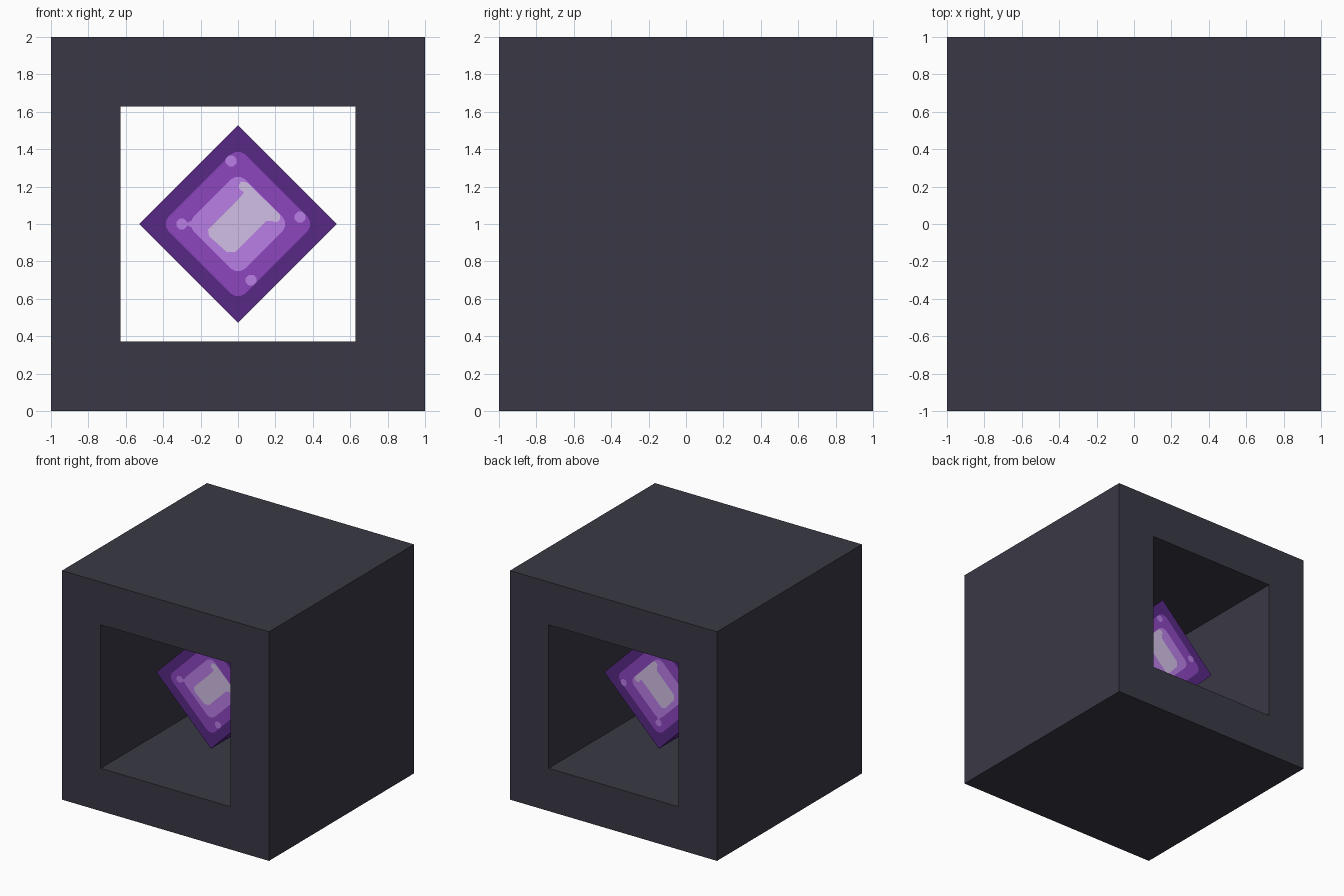
import bpy, bmesh
from math import radians, pi, sin, cos
from mathutils import Matrix

default = bpy.data.objects.get("Cube")
if default:
    bpy.data.objects.remove(default, do_unlink=True)


def material(name, rgb):
    """Flat material from 0-255 display values."""
    lin = [((c / 255 + 0.055) / 1.055) ** 2.4 for c in rgb] + [1.0]
    m = bpy.data.materials.new(name)
    m.use_nodes = True
    m.diffuse_color = lin
    bsdf = m.node_tree.nodes["Principled BSDF"]
    bsdf.inputs["Base Color"].default_value = lin
    bsdf.inputs["Roughness"].default_value = 0.9
    return m


def add_object(name, bm, mat):
    me = bpy.data.meshes.new(name)
    bm.to_mesh(me)
    bm.free()
    me.materials.append(mat)
    ob = bpy.data.objects.new(name, me)
    bpy.context.collection.objects.link(ob)
    return ob


charcoal = material("charcoal", (58, 57, 69))
deep = material("deep purple", (88, 40, 134))
purple = material("purple", (140, 70, 190))
lilac = material("lilac", (186, 126, 230))
pale = material("pale lilac", (210, 191, 230))

# Outer block with a square tunnel from front to back
bm = bmesh.new()
bmesh.ops.create_cube(bm, size=2)
bm.normal_update()
ends = [f for f in bm.faces if abs(f.normal.y) > 0.9]
bmesh.ops.inset_individual(bm, faces=ends, thickness=0.373, use_even_offset=True)
rim = [e for f in ends for e in f.edges]
bmesh.ops.delete(bm, geom=ends, context='FACES_ONLY')
bmesh.ops.bridge_loops(bm, edges=rim)
bmesh.ops.recalc_face_normals(bm, faces=bm.faces)
bmesh.ops.translate(bm, verts=bm.verts, vec=(0, 0, 1))
add_object("outer_frame", bm, charcoal)

# Inner block standing on its edge
HALF = 0.371
CENTRE = Matrix.Translation((0, 0, 1))
TILT = Matrix.Rotation(radians(45), 4, 'Y')
bm = bmesh.new()
bmesh.ops.create_cube(bm, size=2 * HALF + 0.004, matrix=CENTRE @ TILT)
add_object("inner_block", bm, deep)


def diamond(reach, cut):
    """Diamond outline with its four points rounded off at cut."""
    s, r = reach - cut, 0.012
    corner = [(cut - r, -s - r), (cut, -r), (cut, r), (cut - r, s + r)]
    pts = []
    for k in range(4):
        c, n = round(cos(k * pi / 2)), round(sin(k * pi / 2))
        pts += [(c * u - n * v, n * u + c * v) for u, v in corner]
    return pts


def dot(u, v, r=0.031):
    return [(u + r * cos((k + 0.5) * pi / 4), v + r * sin((k + 0.5) * pi / 4))
            for k in range(8)]


shine = [(0.0, 0.13), (-0.16, -0.03), (-0.155, -0.065), (-0.06, -0.15),
         (-0.015, -0.15), (0.15, 0.015), (0.22, 0.02), (0.225, 0.05),
         (0.05, 0.22), (0.01, 0.225), (0.03, 0.165)]
# Narrow bridge between the left dot and the lilac panel
link = [(-0.272, -0.008), (-0.24, -0.02), (-0.24, 0.02), (-0.272, 0.008)]

# Stacked flat decorations: name, colour, outlines
layers = [
    ("purple_panel", purple, [diamond(0.41, 0.385)]),
    ("lilac_panel", lilac, [diamond(0.277, 0.252)]),
    ("lilac_dots", lilac, [dot(-0.037, 0.337), dot(-0.3, 0),
                           dot(0.332, 0.037), dot(0.07, -0.3), link]),
    ("pale_shine", pale, [shine]),
    ("pale_dots", pale, [dot(0.03, 0.2, 0.026), dot(0.2, 0.035, 0.026)]),
]

# The same decoration turned onto all six sides of the inner block
turns = {"front": (0, 'Z'), "back": (180, 'Z'), "lower_left": (90, 'Z'),
         "upper_right": (-90, 'Z'), "upper_left": (-90, 'X'),
         "lower_right": (90, 'X')}
for side, (angle, axis) in turns.items():
    place = CENTRE @ TILT @ Matrix.Rotation(radians(angle), 4, axis) @ TILT.inverted()
    for level, (name, mat, outlines) in enumerate(layers):
        bm = bmesh.new()
        depth = -(HALF + 0.0035 + 0.0015 * level)
        for outline in outlines:
            bm.faces.new([bm.verts.new((u, depth, v)) for u, v in outline])
        bmesh.ops.transform(bm, verts=bm.verts, matrix=place)
        add_object(f"{side}_{name}", bm, mat)
